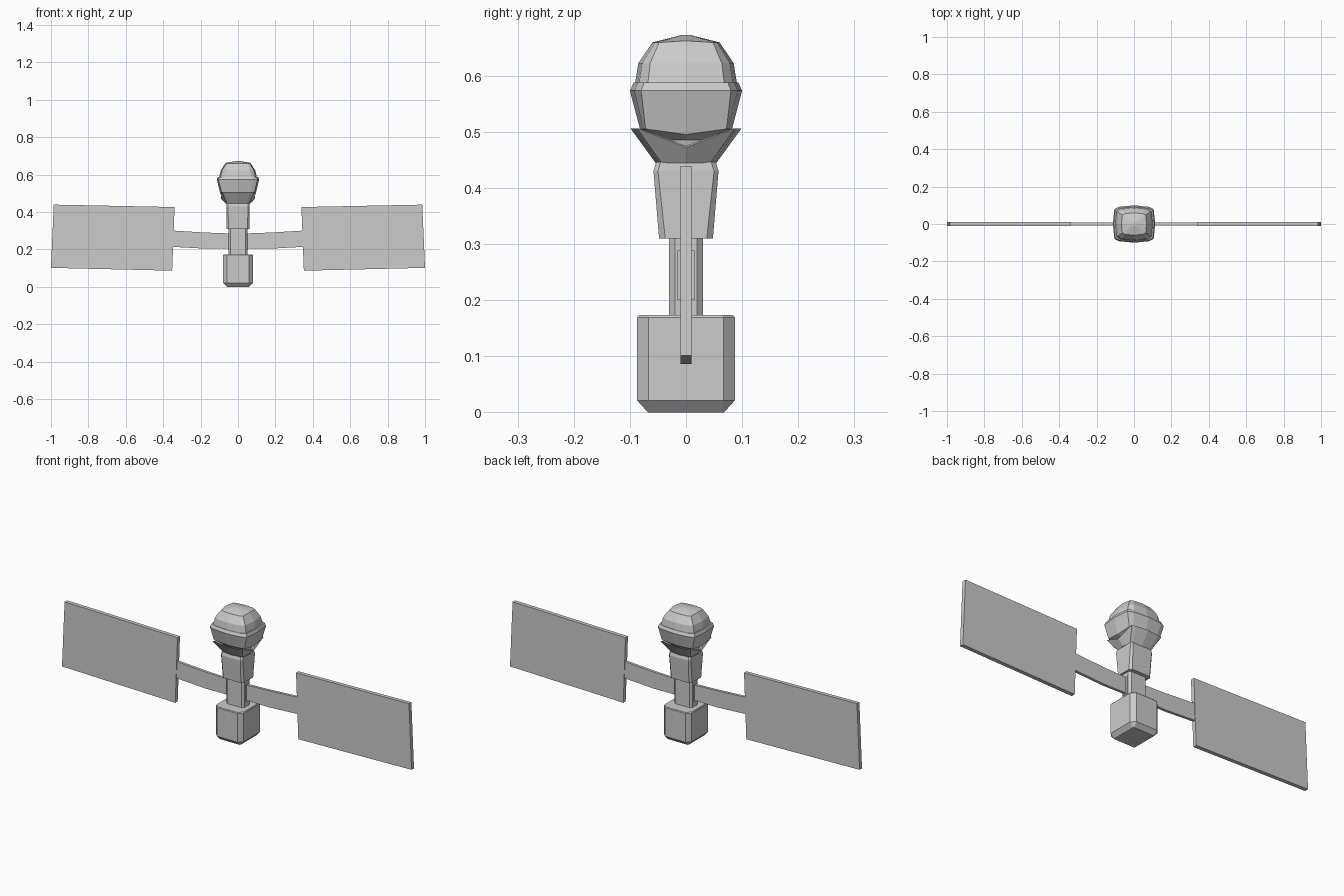
import bpy, bmesh

if "Cube" in bpy.data.objects:
    bpy.data.objects.remove(bpy.data.objects["Cube"])


def finish(name, bm):
    bmesh.ops.recalc_face_normals(bm, faces=bm.faces)
    me = bpy.data.meshes.new(name)
    bm.to_mesh(me)
    bm.free()
    ob = bpy.data.objects.new(name, me)
    bpy.context.collection.objects.link(ob)
    return ob


def loft(name, rings):
    """Skin matching closed rings of points and cap both ends."""
    bm = bmesh.new()
    loops = [[bm.verts.new(p) for p in r] for r in rings]
    n = len(loops[0])
    for a, b in zip(loops, loops[1:]):
        for i in range(n):
            j = (i + 1) % n
            bm.faces.new((a[i], a[j], b[j], b[i]))
    bm.faces.new(loops[0])
    bm.faces.new(loops[-1])
    return finish(name, bm)


def octagon(x, y, cx, cy, z):
    """Rectangle ring with chamfered corners."""
    return [(x, -y + cy, z), (x, y - cy, z), (x - cx, y, z), (-x + cx, y, z),
            (-x, y - cy, z), (-x, -y + cy, z), (-x + cx, -y, z), (x - cx, -y, z)]


def bowed(x, y, z, side_z=None, cx=0.84, cy=0.8):
    """Chamfered ring with bowed sides; side_z sets the height at the x midpoints."""
    s = z if side_z is None else side_z
    half = [(x, 0, s), (x * 0.93, y * cy, z), (x * cx * 0.85, y * 0.92, z),
            (0, y, z), (-x * cx * 0.85, y * 0.92, z), (-x * 0.93, y * cy, z)]
    return half + [(-a, -b, c) for a, b, c in half]


# Bevelled box at the base
loft("base_box", [octagon(0.06, 0.068, 0.004, 0.004, 0),
                  octagon(0.079, 0.087, 0.02, 0.02, 0.021),
                  octagon(0.079, 0.087, 0.02, 0.02, 0.169),
                  octagon(0.076, 0.084, 0.02, 0.02, 0.173)])

# Stem and wider tapered neck
loft("stem", [octagon(0.051, 0.03, 0.01, 0.01, z) for z in (0.165, 0.315)])
loft("neck", [octagon(0.061, 0.048, 0.011, 0.011, 0.31),
              octagon(0.062, 0.058, 0.008, 0.008, 0.43),
              octagon(0.06, 0.053, 0.008, 0.008, 0.446)])

# Flared collar, hollow, dipping at both sides
loft("collar", [bowed(0.063, 0.054, 0.444),
                bowed(0.092, 0.099, 0.506, 0.472, cy=0.88),
                bowed(0.088, 0.094, 0.506, 0.475, cy=0.88),
                bowed(0.055, 0.048, 0.452)])

# Lower half of the head, with a small ledge at its rim
loft("head_lower", [bowed(0.05, 0.045, 0.448),
                    bowed(0.06, 0.055, 0.485),
                    bowed(0.094, 0.082, 0.505, 0.495, cy=0.88),
                    bowed(0.113, 0.1, 0.573),
                    bowed(0.107, 0.093, 0.588)])

# Faceted dome on top of the head
crown = bowed(0.067, 0.06, 0.659, 0.662)
loft("head_dome", [bowed(0.101, 0.091, 0.585, cy=0.75),
                   bowed(0.092, 0.085, 0.622, cy=0.75),
                   crown,
                   [(x * 0.15, y * 0.15, 0.672) for x, y, z in crown]])

# Arms and flat panels on both sides
for side, s in (("right", 1), ("left", -1)):
    def plate(name, outline, t):
        loft(name, [[(s * x, y, z) for x, z in outline] for y in (-t, t)])

    plate("arm_socket_" + side,
          [(0.0, 0.2), (0.054, 0.2), (0.054, 0.288), (0.0, 0.288)], 0.015)
    plate("arm_" + side,
          [(0.04, 0.206), (0.18, 0.204), (0.36, 0.214),
           (0.36, 0.301), (0.18, 0.29), (0.04, 0.285)], 0.007)
    plate("panel_" + side,
          [(0.352, 0.086), (1.0, 0.101), (0.985, 0.439), (0.339, 0.426)], 0.01)
